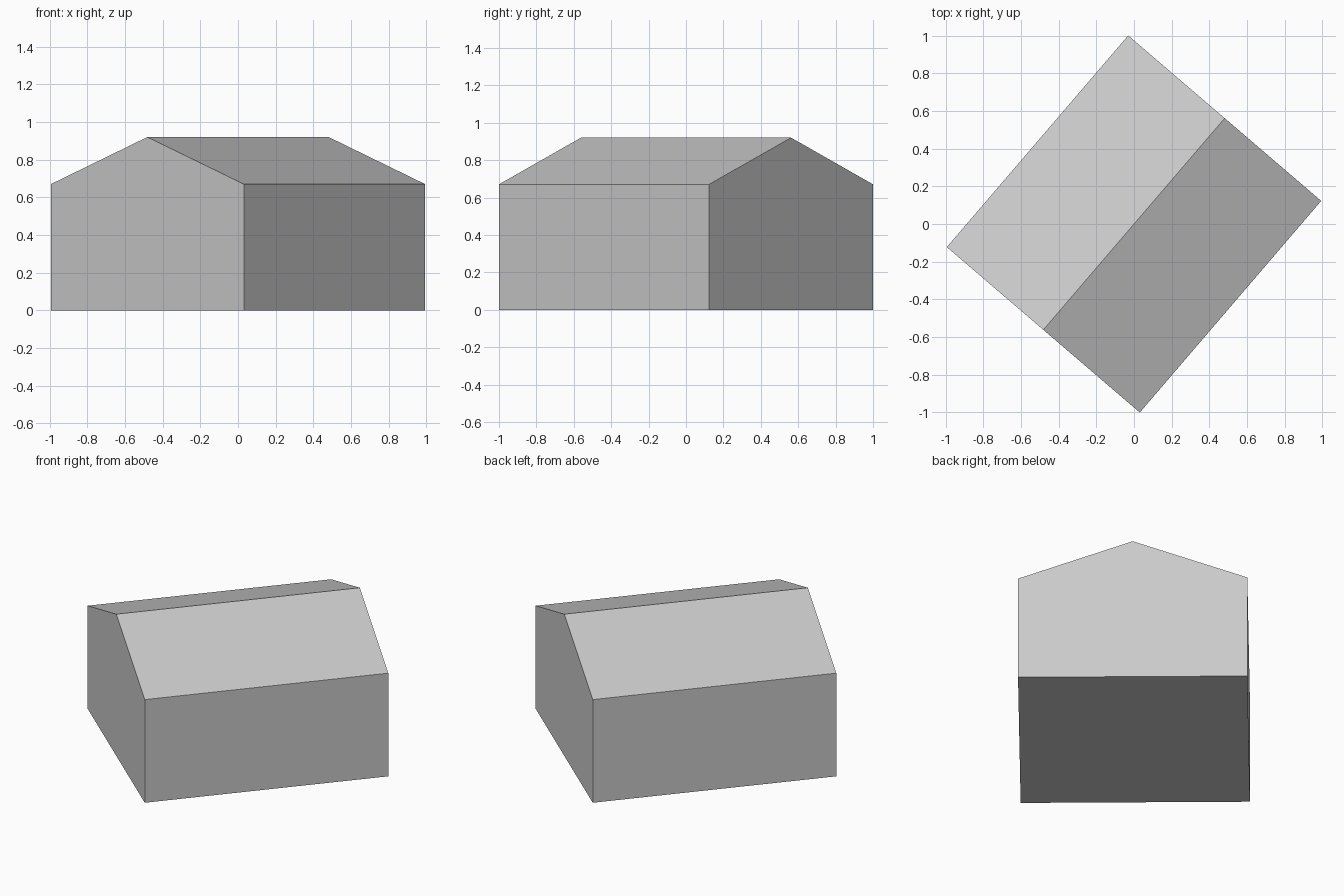
import bpy
import bmesh
from math import radians
from mathutils import Matrix

cube = bpy.data.objects.get("Cube")
if cube:
    bpy.data.objects.remove(cube, do_unlink=True)

HALF_WIDTH, HALF_LENGTH = 0.675, 0.74
EAVE, RIDGE = 0.67, 0.92
TURN = radians(-40.6)

# One plain grey for walls and roof
grey = bpy.data.materials.new("light_grey")
grey.use_nodes = True
colour = (0.6, 0.6, 0.6, 1)
grey.diffuse_color = colour
grey.node_tree.nodes["Principled BSDF"].inputs["Base Color"].default_value = colour

# Gable profile, extruded along the ridge and turned on the ground
profile = [(-HALF_WIDTH, 0), (HALF_WIDTH, 0), (HALF_WIDTH, EAVE),
           (0, RIDGE), (-HALF_WIDTH, EAVE)]
bm = bmesh.new()
gable = bm.faces.new([bm.verts.new((x, -HALF_LENGTH, z)) for x, z in profile])
result = bmesh.ops.extrude_face_region(bm, geom=[gable], use_keep_orig=True)
far_verts = [v for v in result["geom"] if isinstance(v, bmesh.types.BMVert)]
bmesh.ops.translate(bm, verts=far_verts, vec=(0, 2 * HALF_LENGTH, 0))
bmesh.ops.rotate(bm, verts=bm.verts, matrix=Matrix.Rotation(TURN, 3, "Z"))
bmesh.ops.recalc_face_normals(bm, faces=bm.faces)

mesh = bpy.data.meshes.new("gabled_building")
bm.to_mesh(mesh)
bm.free()
mesh.materials.append(grey)
building = bpy.data.objects.new("gabled_building", mesh)
bpy.context.collection.objects.link(building)
